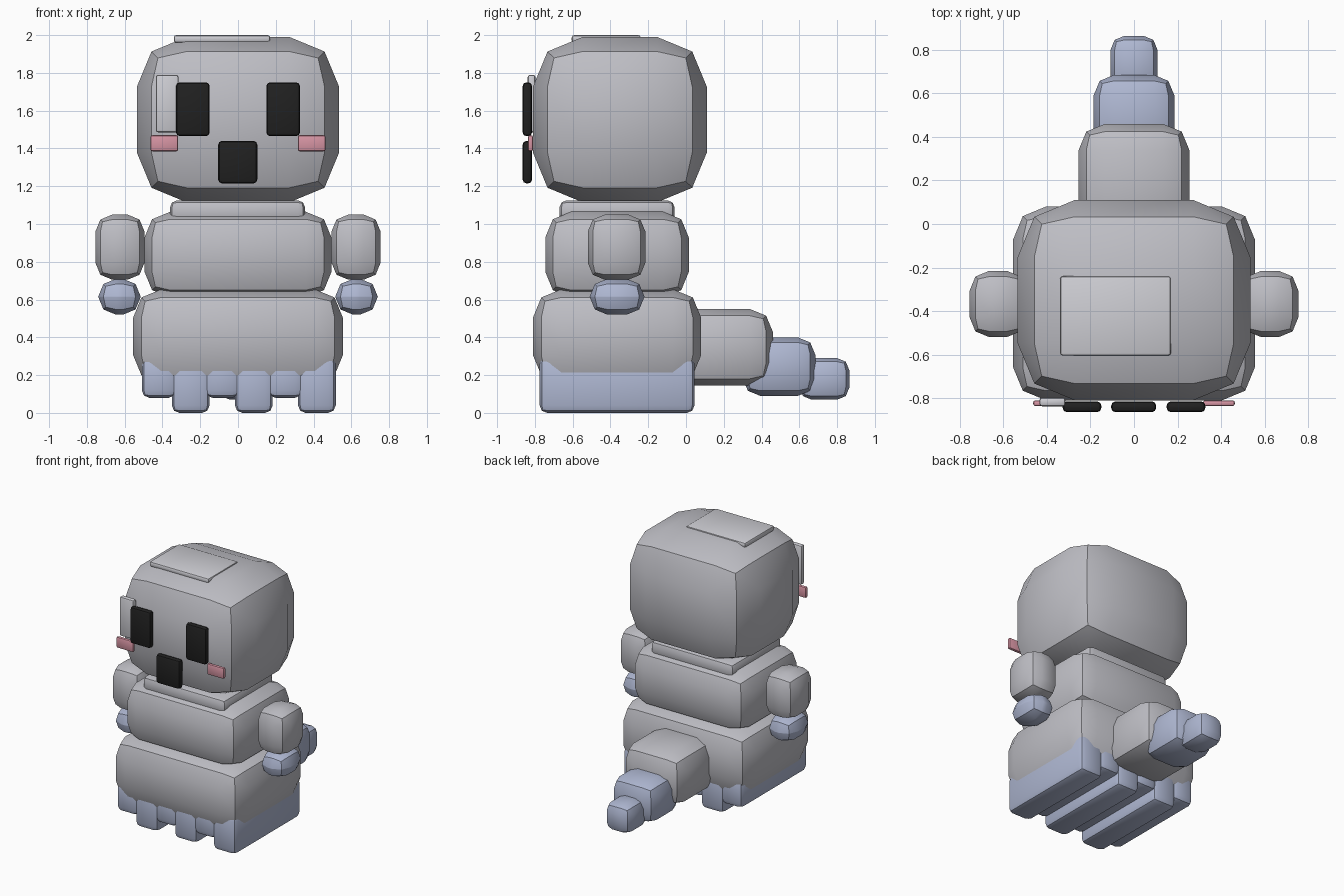
import bpy
import math
from mathutils import Vector

if "Cube" in bpy.data.objects:
    bpy.data.objects.remove(bpy.data.objects["Cube"], do_unlink=True)


def material(name, rgb):
    mat = bpy.data.materials.new(name)
    mat.use_nodes = True
    colour = (*rgb, 1)
    mat.diffuse_color = colour
    mat.node_tree.nodes["Principled BSDF"].inputs["Base Color"].default_value = colour
    return mat


GREY = material("body grey", (0.52, 0.52, 0.56))
BLUE = material("pale blue", (0.43, 0.48, 0.65))
BLACK = material("soft black", (0.015, 0.015, 0.015))
PINK = material("blush pink", (0.68, 0.30, 0.37))
SHINE = material("light grey", (0.62, 0.62, 0.66))


def rounded_box(name, mat, x, y, z, radius=None):
    """Box between (low, high) spans, with two-step rounded edges."""
    low, high = Vector((x[0], y[0], z[0])), Vector((x[1], y[1], z[1]))
    size = high - low
    bpy.ops.mesh.primitive_cube_add(size=1, location=(low + high) / 2)
    obj = bpy.context.object
    obj.name = name
    obj.scale = size
    bpy.ops.object.transform_apply(location=False, rotation=False, scale=True)
    obj.data.materials.append(mat)
    bevel = obj.modifiers.new("rounding", "BEVEL")
    bevel.width = radius if radius else 0.3 * min(size)
    bevel.segments = 2
    bevel.limit_method = "NONE"
    bpy.ops.object.modifier_apply(modifier=bevel.name)
    bpy.ops.object.shade_smooth_by_angle(angle=math.radians(32))
    return obj


def mirrored_pair(name, mat, x, y, z, radius=None):
    rounded_box("left_" + name, mat, x, y, z, radius)
    rounded_box("right_" + name, mat, (-x[1], -x[0]), y, z, radius)


# Head, neck and stacked body
rounded_box("head", GREY, (-0.535, 0.535), (-0.81, 0.11), (1.115, 1.99))
rounded_box("neck", GREY, (-0.36, 0.355), (-0.67, -0.06), (1.0, 1.125))
rounded_box("torso", GREY, (-0.495, 0.495), (-0.745, 0.015), (0.61, 1.065))
rounded_box("hips", GREY, (-0.555, 0.555), (-0.81, 0.08), (0.155, 0.655))

# Arms and hands
mirrored_pair("arm", GREY, (0.495, 0.755), (-0.52, -0.215), (0.705, 1.05), 0.09)
mirrored_pair("hand", BLUE, (0.515, 0.74), (-0.51, -0.22), (0.52, 0.71), 0.094)

# Foot bars, alternately raised and lowered
for i in range(6):
    centre = (i - 2.5) * 0.167
    lowered = i % 2
    half = 0.1 if lowered else 0.092
    bottom = 0.0 if lowered else 0.08
    rounded_box(f"foot_bar_{i + 1}", BLUE, (centre - half, centre + half),
                (-0.775, 0.045), (bottom, bottom + 0.3 - 0.08 * (1 - lowered)), 0.04)

# Tapering tail
rounded_box("tail_base", GREY, (-0.255, 0.255), (-0.1, 0.46), (0.145, 0.55))
rounded_box("tail_middle", BLUE, (-0.185, 0.185), (0.3, 0.685), (0.09, 0.4))
rounded_box("tail_tip", BLUE, (-0.108, 0.108), (0.6, 0.865), (0.07, 0.29))

# Face
mirrored_pair("eye", BLACK, (0.15, 0.328), (-0.865, -0.815), (1.465, 1.75), 0.02)
rounded_box("mouth", BLACK, (-0.105, 0.102), (-0.865, -0.815), (1.215, 1.44), 0.02)
mirrored_pair("cheek", PINK, (0.317, 0.463), (-0.837, -0.81), (1.385, 1.47), 0.01)

# Pale plates on the face and crown
rounded_box("face_plate", SHINE, (-0.435, -0.315), (-0.838, -0.797), (1.485, 1.79), 0.013)
rounded_box("crown_plate", SHINE, (-0.34, 0.17), (-0.605, -0.24), (1.96, 2.0), 0.013)
